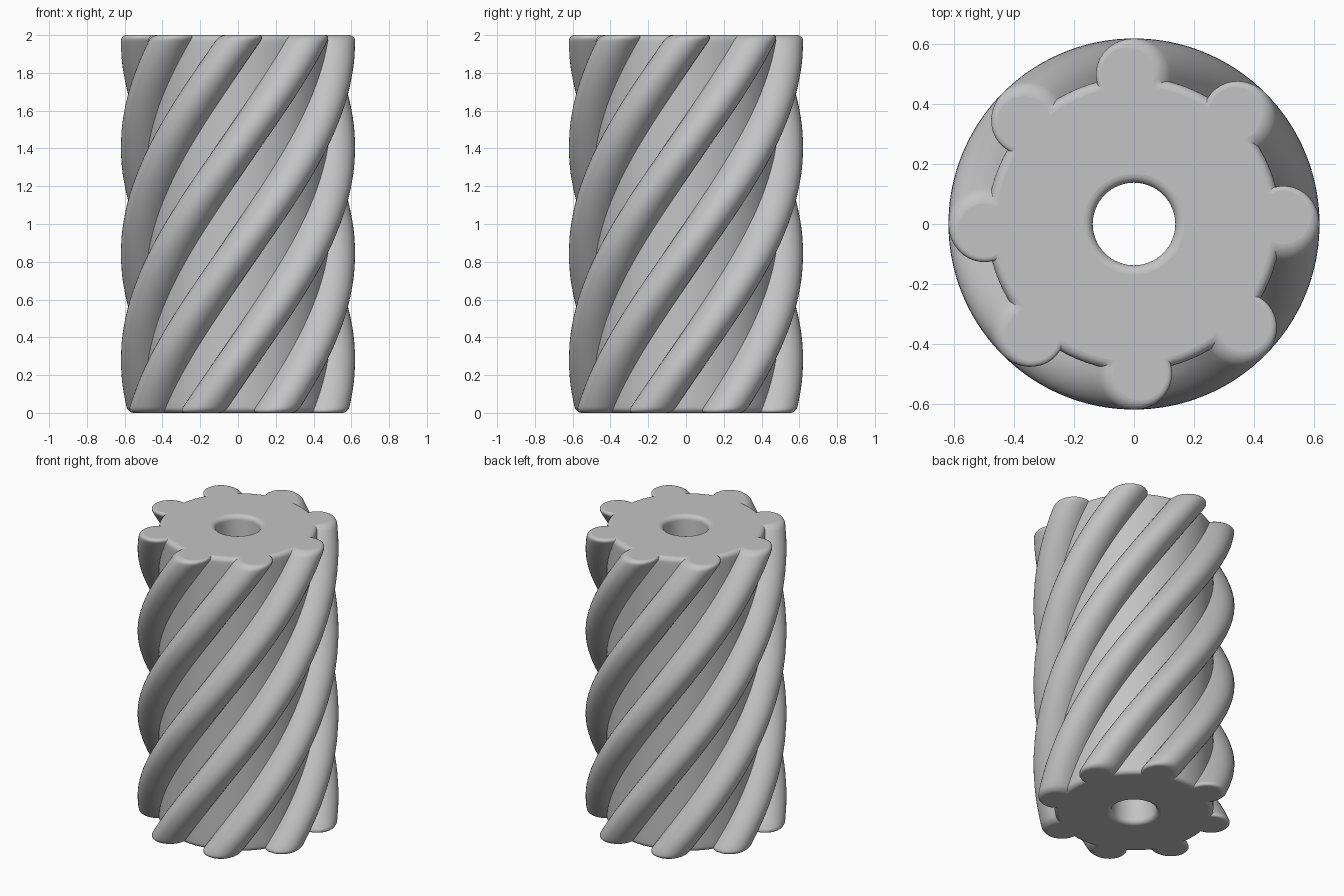
import bpy, bmesh
from math import sin, cos, acos, atan2, pi, radians

cube = bpy.data.objects.get("Cube")
if cube:
    bpy.data.objects.remove(cube)

HEIGHT, LOBES = 2.0, 8
CORE, LOBE_R, LOBE_C = 0.49, 0.12, 0.50
BORE, FILLET = 0.138, 0.03
PHASE, TWIST = radians(22.5), radians(160)
ARC, GAP, STEPS, ROWS = 20, 8, 6, 72


def section(inset):
    """Closed outline of a round core with round ribs, shrunk by inset."""
    core, r, c = CORE - inset, LOBE_R - inset, LOBE_C
    half = acos((core**2 + c**2 - r**2) / (2 * core * c))
    sweep = atan2(core * sin(half), core * cos(half) - c)
    pts = []
    for k in range(LOBES):
        mid = 2 * pi * k / LOBES
        for i in range(ARC + 1):
            t = -sweep + 2 * sweep * i / ARC
            x, y = c + r * cos(t), r * sin(t)
            pts.append((x * cos(mid) - y * sin(mid), x * sin(mid) + y * cos(mid)))
        span = 2 * pi / LOBES - 2 * half
        for i in range(1, GAP):
            a = mid + half + span * i / GAP
            pts.append((core * cos(a), core * sin(a)))
    return pts


def circle(radius, n=64):
    return [(radius * cos(2 * pi * i / n), radius * sin(2 * pi * i / n)) for i in range(n)]


def levels(rows):
    """Heights paired with the fillet inset, rounded at both ends."""
    low = [(FILLET * (1 - sin(t)), FILLET * (1 - cos(t)))
           for t in (pi / 2 * (1 - i / STEPS) for i in range(STEPS + 1))]
    low = [(z, d) for z, d in low]
    body = [(FILLET + (HEIGHT - 2 * FILLET) * i / rows, 0) for i in range(1, rows)]
    ends = [(z, FILLET * (1 - cos(pi / 2 * i / STEPS)))
            for i, z in enumerate(reversed([FILLET * (1 - sin(pi / 2 * i / STEPS))
                                            for i in range(STEPS, -1, -1)]))]
    bottom = [(FILLET * (1 - cos(pi / 2 * i / STEPS)), FILLET * (1 - sin(pi / 2 * i / STEPS)))
              for i in range(STEPS + 1)]
    top = [(HEIGHT - z, d) for z, d in reversed(bottom)]
    return bottom + body + top


def loft(bm, outline, rows, twist):
    """Skin the outline through every level; return the end loops."""
    rings = []
    for z, d in levels(rows):
        a = PHASE + twist * z / HEIGHT
        rings.append([bm.verts.new((x * cos(a) - y * sin(a), x * sin(a) + y * cos(a), z))
                      for x, y in outline(d)])
    for lo, hi in zip(rings, rings[1:]):
        for i in range(len(lo)):
            bm.faces.new((lo[i - 1], lo[i], hi[i], hi[i - 1]))
    return rings[0], rings[-1]


def loop_edges(bm, ring):
    return [bm.edges.get((ring[i - 1], ring[i])) for i in range(len(ring))]


# Ribbed outside, bored inside, flat caps joining the two
bm = bmesh.new()
outer = loft(bm, section, ROWS, TWIST)
inner = loft(bm, lambda d: circle(BORE + d), 1, 0)
for out_ring, in_ring in zip(outer, inner):
    bmesh.ops.triangle_fill(bm, use_beauty=True,
                            edges=loop_edges(bm, out_ring) + loop_edges(bm, in_ring))
bmesh.ops.recalc_face_normals(bm, faces=bm.faces[:])
mesh = bpy.data.meshes.new("helical_roller")
bm.to_mesh(mesh)
bm.free()
roller = bpy.data.objects.new("helical_roller", mesh)
bpy.context.collection.objects.link(roller)

# Plain grey
grey = bpy.data.materials.new("plain_grey")
grey.use_nodes = True
colour = (0.55, 0.55, 0.55, 1)
grey.diffuse_color = colour
grey.node_tree.nodes["Principled BSDF"].inputs["Base Color"].default_value = colour
mesh.materials.append(grey)

# Smooth ribs and fillets, flat caps
bpy.ops.object.select_all(action='DESELECT')
roller.select_set(True)
bpy.context.view_layer.objects.active = roller
bpy.ops.object.shade_smooth_by_angle(angle=radians(35))
for p in mesh.polygons:
    if abs(p.normal.z) > 0.9999:
        p.use_smooth = False
